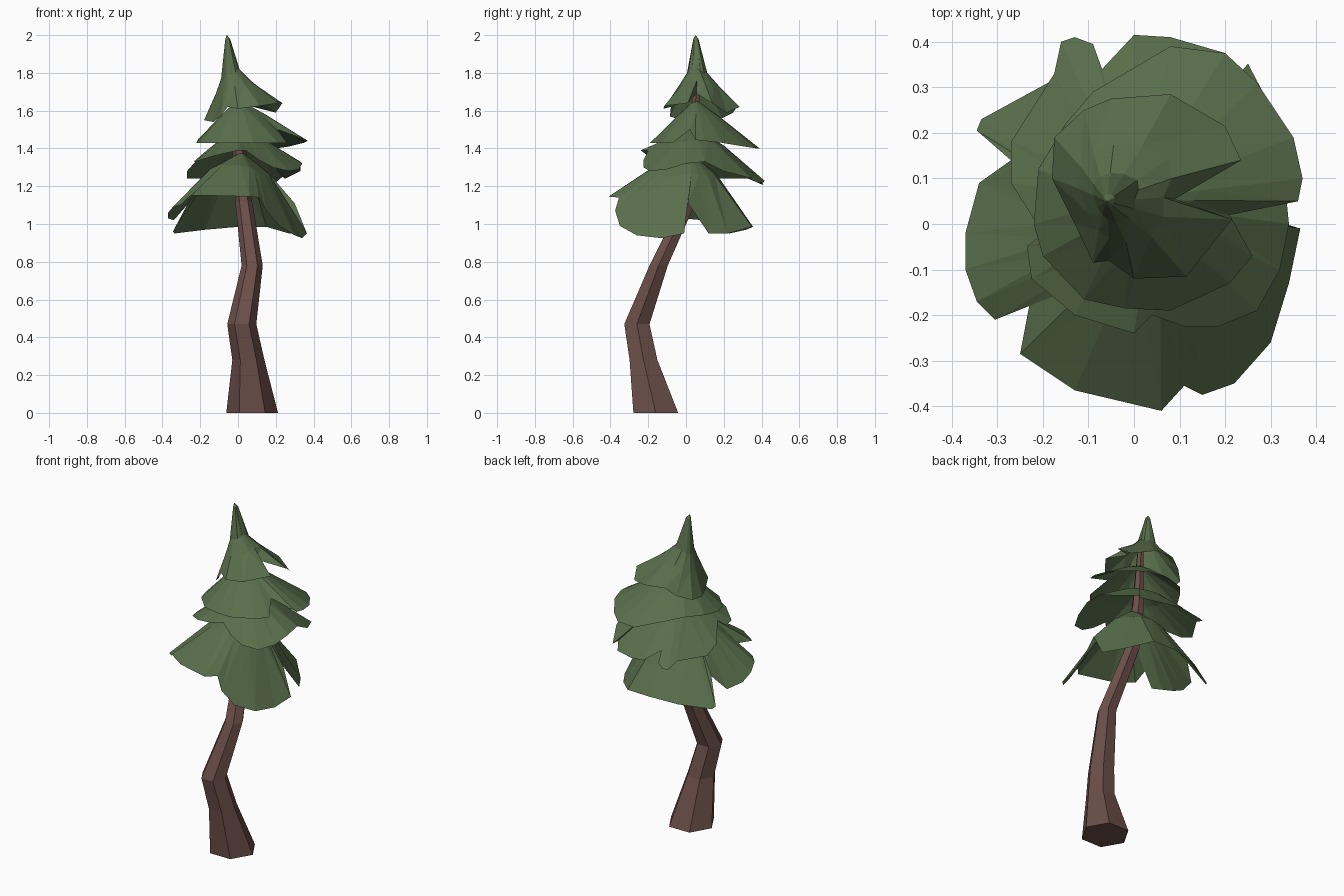
import bpy, bmesh, math


def material(name, rgb):
    m = bpy.data.materials.new(name)
    m.diffuse_color = (*rgb, 1)
    return m


BARK = material("brown bark", (0.15, 0.078, 0.066))
NEEDLES = material("green needles", (0.1, 0.16, 0.072))


def finish(bm, name, mat):
    mesh = bpy.data.meshes.new(name)
    bm.to_mesh(mesh)
    bm.free()
    mesh.materials.append(mat)
    bpy.context.collection.objects.link(bpy.data.objects.new(name, mesh))


# Crooked six-sided trunk: x, y, z, radius
def trunk(path, sides=6):
    bm = bmesh.new()
    rings = []
    for x, y, z, r in path:
        rings.append([bm.verts.new((x + r * math.cos(k * math.tau / sides),
                                    y + r * math.sin(k * math.tau / sides), z))
                      for k in range(sides)])
    for a, b in zip(rings, rings[1:]):
        for i in range(sides):
            j = (i + 1) % sides
            bm.faces.new((a[i], a[j], b[j], b[i]))
    bm.faces.new(rings[0][::-1])
    bm.faces.new(rings[-1])
    finish(bm, "trunk", BARK)


# Open skirt of branches: rim (clockwise from above), rings towards the apex.
# Each ring is (horizontal fraction, height-drop fraction); the inner rings
# follow a softened copy of the rim so notches stay near the edge.
def skirt(name, apex, rim, rings, soften=2):
    bm = bmesh.new()
    n = len(rim)
    soft = rim
    for _ in range(soften):
        soft = [tuple((soft[i - 1][k] + 2 * soft[i][k] + soft[(i + 1) % n][k]) / 4
                      for k in range(3)) for i in range(n)]
    loops = []
    for t, d in rings:
        loops.append([bm.verts.new((apex[0] + (x - apex[0]) * t,
                                    apex[1] + (y - apex[1]) * t,
                                    apex[2] + (z - apex[2]) * d))
                      for x, y, z in soft])
    loops.append([bm.verts.new(p) for p in rim])
    tip = bm.verts.new(apex)
    for i in range(n):
        j = (i + 1) % n
        bm.faces.new((tip, loops[0][j], loops[0][i]))
        for a, b in zip(loops, loops[1:]):
            bm.faces.new((a[i], a[j], b[j]))
            bm.faces.new((a[i], b[j], b[i]))
    finish(bm, name, NEEDLES)


trunk([(0.075, -0.16, 0, 0.137), (0.055, -0.225, 0.28, 0.085),
       (0.02, -0.26, 0.47, 0.077), (0.075, -0.145, 0.78, 0.056),
       (0.03, 0.015, 1.12, 0.045), (0.005, 0.04, 1.4, 0.036),
       (0.0, 0.055, 1.74, 0.018)])

# Lowest, widest skirt with deep lobes
rim1 = [(.365, -.01, .95), (.34, -.13, .925), (.3, -.26, .94),
        (.22, -.35, .99), (.15, -.375, 1.07), (.11, -.355, 1.14),
        (.06, -.41, 1.145), (-.13, -.365, 1.15), (-.25, -.285, 1.15),
        (-.23, -.18, 1.17), (-.305, -.21, 1.1), (-.345, -.17, 1.09),
        (-.37, -.1, 1.06), (-.37, -.02, 1.03), (-.34, .09, 1.02),
        (-.27, .14, 1.1), (-.345, .205, .96), (-.335, .23, .95),
        (-.17, .32, .97), (0, .355, .985), (.15, .35, .985),
        (.27, .22, .95), (.33, .12, .95), (.3, .01, 1.11)]
skirt("lower_branches", (.02, .02, 1.38), rim1, [(.47, .3)])

# Second skirt
rim2 = [(.34, 0, 1.32), (.32, -.1, 1.29), (.27, -.19, 1.28), (.185, -.225, 1.3),
        (.11, -.225, 1.34), (.04, -.2, 1.39), (0, -.24, 1.39),
        (-.13, -.2, 1.36), (-.225, -.12, 1.33), (-.235, -.05, 1.33),
        (-.2, -.02, 1.36), (-.27, .09, 1.28), (-.27, .18, 1.24),
        (-.175, .33, 1.24), (-.16, .4, 1.21), (-.13, .41, 1.21),
        (-.09, .395, 1.23), (-.07, .34, 1.28), (0, .415, 1.23),
        (.08, .41, 1.22), (.2, .375, 1.22), (.235, .32, 1.25),
        (.25, .352, 1.24), (.33, .2, 1.28), (.33, .1, 1.33)]
skirt("second_branches", (.01, .045, 1.51), rim2, [(.45, .35)])

# Third skirt
rim3 = [(.36, .05, 1.445), (.21, .02, 1.5), (.26, -.07, 1.43),
        (.21, -.13, 1.43), (.08, -.19, 1.43), (-.02, -.185, 1.43),
        (-.11, -.165, 1.43), (-.2, -.07, 1.43), (-.22, .0, 1.43),
        (-.21, .12, 1.45), (-.15, .22, 1.46), (-.09, .29, 1.45),
        (.08, .39, 1.4), (.2, .375, 1.4), (.27, .31, 1.41),
        (.35, .19, 1.43), (.37, .1, 1.44)]
skirt("third_branches", (0, .05, 1.66), rim3, [(.4, .36)], 1)

# Pointed crown
rim4 = [(.235, .14, 1.64), (.09, .055, 1.69), (.215, .01, 1.64),
        (.115, -.115, 1.625), (0, -.12, 1.61), (-.055, -.08, 1.62),
        (-.09, -.085, 1.57), (-.13, 0, 1.54), (-.18, .1, 1.55),
        (-.175, .19, 1.56), (-.11, .25, 1.59), (-.05, .275, 1.63),
        (.08, .285, 1.62), (.2, .215, 1.59)]
skirt("crown", (-.06, .05, 2.0), rim4, [(.07, .05), (.28, .52), (.57, .71)], 1)
